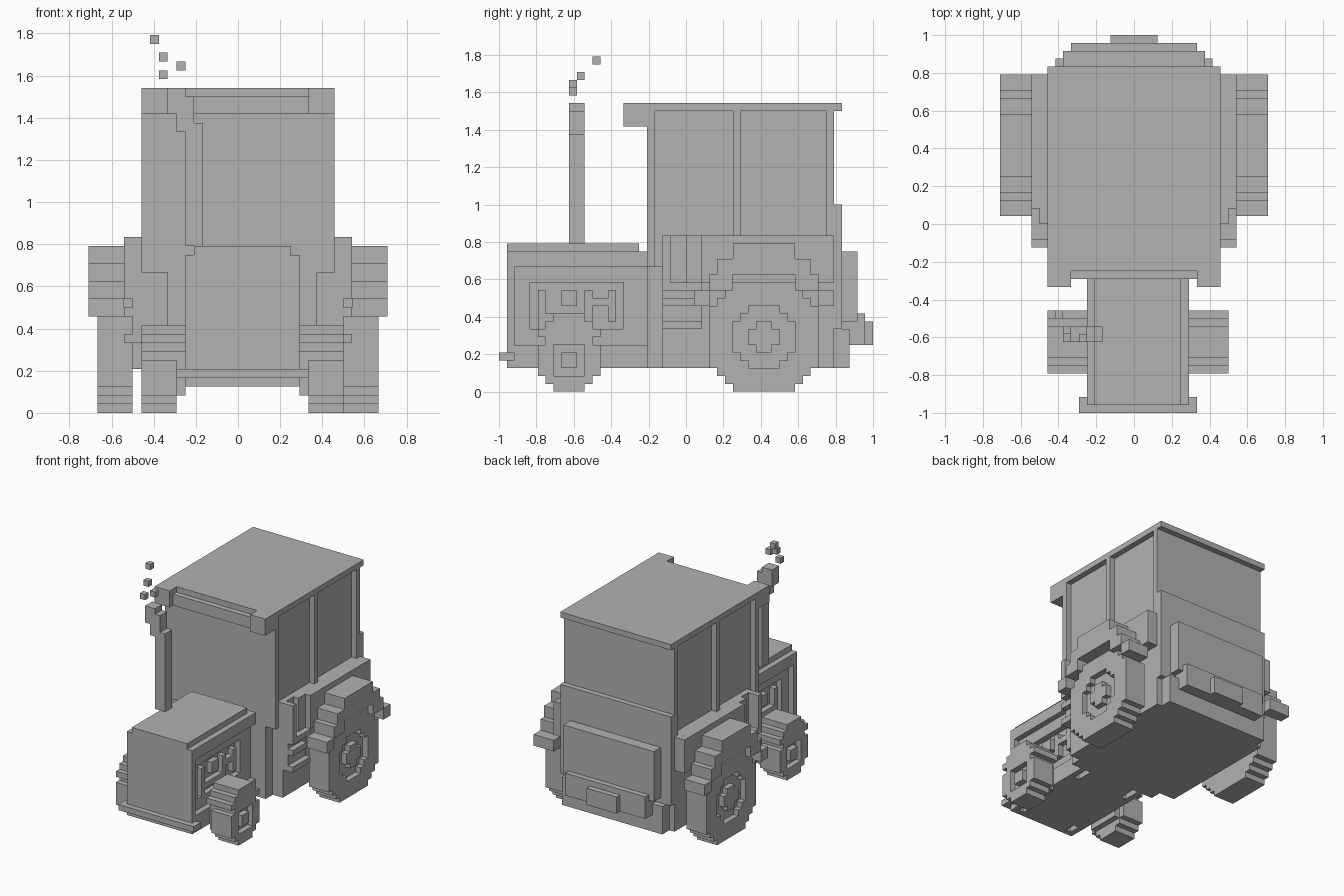
import bpy
import bmesh
import math
from mathutils import Matrix, Vector

UNIT = 1 / 24          # edge of one block
NOSE = 0.5             # the nose and front axle sit half a block to the left

default = bpy.data.objects.get("Cube")
if default:
    bpy.data.objects.remove(default, do_unlink=True)

grey = bpy.data.materials.new("plain_grey")
grey.use_nodes = True
grey.diffuse_color = (0.445, 0.445, 0.445, 1)
shader = next(n for n in grey.node_tree.nodes if n.type == 'BSDF_PRINCIPLED')
shader.inputs["Base Color"].default_value = grey.diffuse_color


def build(name, blocks):
    """Make one object from blocks given as x, y and z spans in block units."""
    bm = bmesh.new()
    for spans in blocks:
        low = Vector([min(s) for s in spans])
        high = Vector([max(s) for s in spans])
        size = (high - low) * UNIT
        place = Matrix.Translation((low + high) * UNIT / 2)
        bmesh.ops.create_cube(bm, size=1, matrix=place @ Matrix.Diagonal(size.to_4d()))
    mesh = bpy.data.meshes.new(name)
    bm.to_mesh(mesh)
    bm.free()
    mesh.materials.append(grey)
    obj = bpy.data.objects.new(name, mesh)
    bpy.context.collection.objects.link(obj)
    return obj


def pair(name, blocks, centre=0.0):
    """Build a part on both sides; x spans are distances from the centre."""
    for label, side in (("left_", 1), ("right_", -1)):
        build(label + name, [([centre + side * d for d in xs], ys, zs)
                             for xs, ys, zs in blocks])


def disc_rows(radius, square):
    """Half width of each block row of a stepped disc."""
    for row in range(-radius, radius):
        reach = math.sqrt(square - (row + 0.5) ** 2)
        yield row, min(radius, round(reach))


def wheel(y, radius, square, hole, hole_square, inner, outer):
    """Stepped disc with a one block deep round recess on the outside."""
    opening = dict(disc_rows(hole, hole_square))
    blocks = []
    for row, half in disc_rows(radius, square):
        zs = (radius + row, radius + row + 1)
        blocks.append(((inner, outer - 1), (y - half, y + half), zs))
        gap = opening.get(row, 0)
        for sign in (-1, 1):
            blocks.append(((outer - 1, outer), (y + sign * gap, y + sign * half), zs))
    return blocks


def arch(y, xs, tiers):
    """Stepped mudguard: each tier is (inner half, outer half, bottom, top)."""
    return [(xs, (y + s * a, y + s * b), (low, high))
            for a, b, low, high in tiers for s in (-1, 1)]


# Nose: core, stepped bonnet and bumper
build("nose_core", [((-4, 5), (-23, -5), (3, 18))])
build("nose_front", [((-6, 7), (-23, -22), (3, 18))])
build("bonnet_top", [((-5, 6), (-23, -6), (18, 19))])
build("front_bumper", [((-7, 8), (-24, -22), (4, 5))])

# Nose sides: outer frame, recessed panel with an opening
frame = (5.5, 6.5)
panel = (4.5, 5.5)
pair("nose_frame", [
    (frame, (-22, -5), (16, 18)),
    (frame, (-22, -5), (3, 6)),
], NOSE)
pair("engine_panel", [
    (panel, (-22, -20), (6, 16)),
    (panel, (-8, -5), (6, 16)),
    (panel, (-20, -8), (14, 16)),
    (panel, (-20, -8), (3, 8)),
    (panel, (-22, -5), (16, 18)),
], NOSE)

# Engine bits inside the opening
pair("engine_bits", [
    (panel, (-19, -18), (8, 13)),
    (panel, (-19, -12), (9, 10)),
    (panel, (-16, -14), (11, 13)),
    (panel, (-13, -12), (10, 13)),
    (panel, (-10, -9), (9, 13)),
    (panel, (-12, -9), (11, 12)),
], NOSE)

# Front wheels, hubs and mudguards
pair("front_wheel", wheel(-15, 4, 17, 2, 7, 7.5, 11.5), NOSE)
pair("front_hub", [
    ((6.5, 7.5), (-18, -12), (2, 7)),
    ((10.5, 11.5), (-16, -14), (3, 5)),
], NOSE)
pair("front_mudguard", arch(-15, (6.5, 11.5), [
    (0, 2, 9, 10), (0, 3, 8, 9), (2, 4, 7, 8)]), NOSE)

# Lower body
build("cab_base_front", [((-8, 9), (-5, -3), (3, 16))])
build("lower_body", [((-11, 11), (-3, 19), (3, 20))])
build("rear_chassis", [((-10, 10), (19, 21), (3, 8))])
build("rear_wall", [((-11, 11), (19, 20), (8, 24))])
build("rear_panel", [((-9, 9), (20, 22), (9, 18))])
build("rear_bar", [((-8, 8), (20, 23), (6, 10))])
build("rear_hitch", [((-3, 3), (23, 24), (6, 9))])

# Wings with the recessed doorway, and steps below it
wing = (11, 13)
pair("wing", [
    (wing, (-3, -2), (13, 20)),
    (wing, (-2, 2), (13, 14)),
    ((11, 12), (0, 2), (14, 20)),
    (wing, (2, 19), (14, 20)),
])
pair("step", [
    (wing, (-3, 1), (11, 12)),
    (wing, (-3, 2), (8, 9)),
    ((11, 12), (-3, 2), (9, 13)),
])

# Rear wheels, hubs and mudguards
pair("rear_wheel", wheel(10, 7, 58, 4, 17, 12, 16))
pair("rear_hub", [
    ((11, 12), (8, 12), (5, 9)),
    ((15, 16), (8, 12), (6, 8)),
    ((15, 16), (9, 11), (5, 9)),
])
pair("rear_mudguard", arch(10, (13, 17), [
    (0, 4, 17, 19), (0, 6, 15, 17), (4, 7, 13, 15), (7, 9, 11, 13)]))

# Cab: window core, posts and roof with a front visor
build("cab_core", [((-10, 10), (-5, 19), (16, 36))])
pair("cab_posts", [((10, 11), (y, y + 1), (16, 36)) for y in (-5, 6, 18)])
build("roof", [((-11, 11), (-6, 20), (36, 37))])
build("visor_bar", [((-8, 8), (-7, -5), (34, 36))])
pair("visor_end", [((8, 11), (-8, -5), (34, 37))])

# Bent exhaust stack and drifting smoke blocks
stack = (-15, -13)
build("exhaust_stack", [
    ((-6, -4), stack, (19, 33)),
    ((-7, -5), stack, (32, 36)),
    ((-8, -6), stack, (34, 37)),
])
puffs = [(-9, -15, 38), (-7, -15, 39), (-9, -14, 40), (-10, -12, 42)]
build("smoke", [[(c, c + 1) for c in corner] for corner in puffs])
